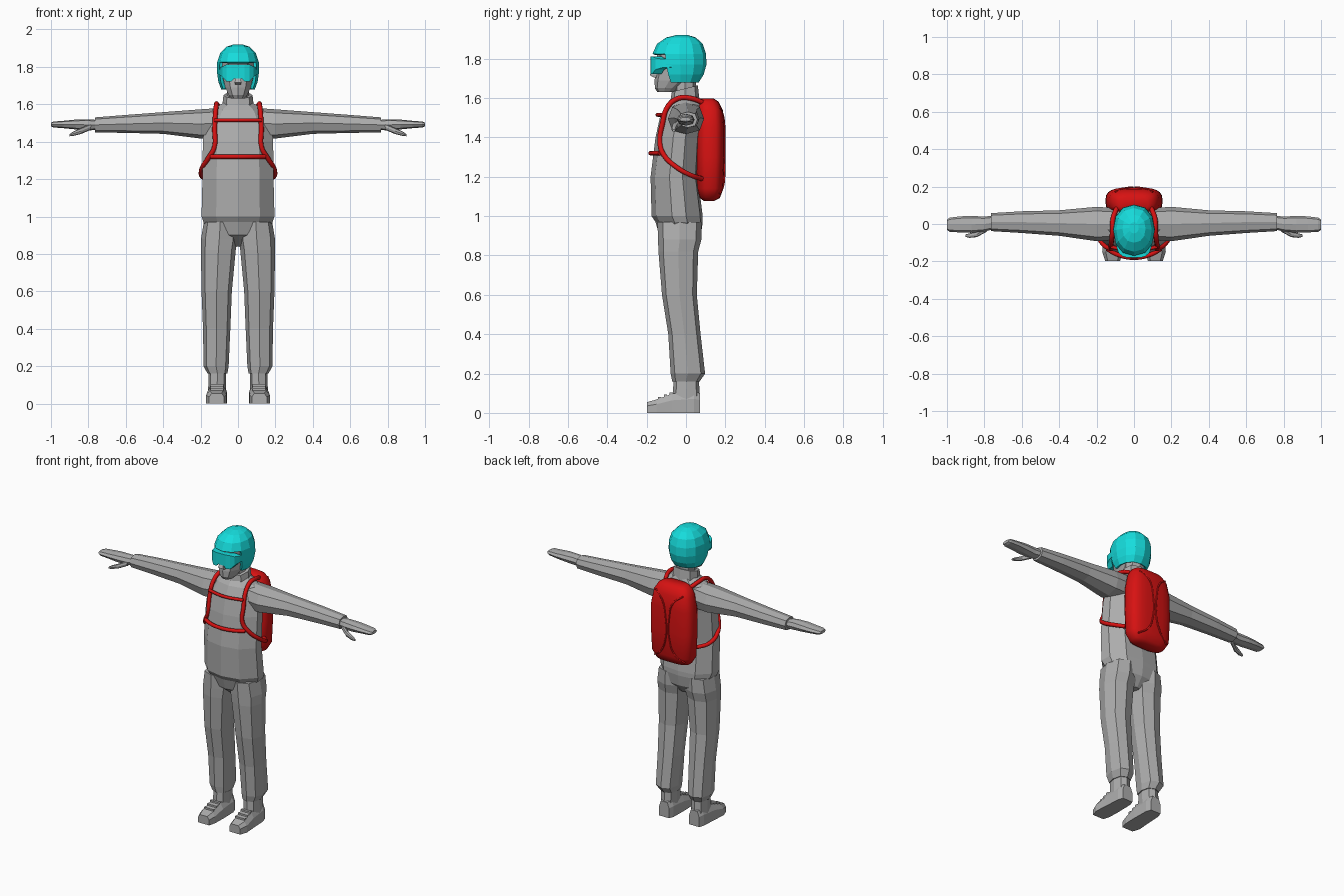
import bpy, bmesh, math
from mathutils import Vector


def material(name, rgb):
    m = bpy.data.materials.new(name)
    m.diffuse_color = (*rgb, 1)
    return m


GREY = material("suit_grey", (0.42, 0.42, 0.42))
CYAN = material("helmet_cyan", (0.008, 0.72, 0.72))
RED = material("pack_red", (0.68, 0.006, 0.006))


def oval(n, p):
    """Unit cross-section: p = 2 is round, higher is boxier."""
    pts = []
    for k in range(n):
        a = 2 * math.pi * k / n
        s, c = math.sin(a), -math.cos(a)
        pts.append((math.copysign(abs(s) ** (2 / p), s), math.copysign(abs(c) ** (2 / p), c)))
    return pts


OCT = oval(8, 2.5)
ROUND = oval(12, 2.2)
SQUARE = [(-1, -1), (1, -1), (1, 1), (-1, 1)]
HALF = [(0.6, -0.82), (1, -0.2), (0.97, 0.35), (0.6, 0.9)]
CHEST = [(0, -1)] + HALF + [(0, 1)] + [(-x, y) for x, y in reversed(HALF)]


def zring(shape, z, xc, hx, yf, yb):
    """Horizontal section spanning yf..yb."""
    yc, hy = (yf + yb) / 2, (yb - yf) / 2
    return [Vector((xc + u * hx, yc + v * hy, z)) for u, v in shape]


def xring(shape, x, yc, hy, zc, hz):
    return [Vector((x, yc + u * hy, zc + v * hz)) for u, v in shape]


def yring(shape, y, xc, hx, z0, z1):
    return [Vector((xc + u * hx, y, (z0 + z1) / 2 + v * (z1 - z0) / 2)) for u, v in shape]


def loft(name, rings, mat, sx=1, caps=(True, True), smooth=False, cull=None):
    bm = bmesh.new()
    vs = [[bm.verts.new((p.x * sx, p.y, p.z)) for p in r] for r in rings]
    n = len(vs[0])
    for a, b in zip(vs, vs[1:]):
        for i in range(n):
            j = (i + 1) % n
            bm.faces.new((a[i], a[j], b[j], b[i]))
    if caps[0]:
        bm.faces.new(vs[0])
    if caps[1]:
        bm.faces.new(vs[-1])
    bmesh.ops.recalc_face_normals(bm, faces=bm.faces)
    if cull:
        gone = [f for f in bm.faces if cull(f.calc_center_median())]
        bmesh.ops.delete(bm, geom=gone, context='FACES')
    me = bpy.data.meshes.new(name)
    bm.to_mesh(me)
    bm.free()
    me.materials.append(mat)
    for p in me.polygons:
        p.use_smooth = smooth
    ob = bpy.data.objects.new(name, me)
    bpy.context.collection.objects.link(ob)
    return ob


def tube(name, pts, radius, mat, sx=1):
    cu = bpy.data.curves.new(name, 'CURVE')
    cu.dimensions = '3D'
    cu.bevel_depth = radius
    cu.bevel_resolution = 2
    cu.resolution_u = 5
    cu.use_fill_caps = True
    sp = cu.splines.new('BEZIER')
    sp.bezier_points.add(len(pts) - 1)
    for b, (x, y, z) in zip(sp.bezier_points, pts):
        b.co = (x * sx, y, z)
        b.handle_left_type = b.handle_right_type = 'AUTO'
    cu.materials.append(mat)
    bpy.context.collection.objects.link(bpy.data.objects.new(name, cu))


# Torso: z, half width, front y, back y
torso = [(0.84, 0.03, -0.06, 0.03), (0.90, 0.14, -0.135, 0.075), (0.97, 0.185, -0.155, 0.085),
         (1.0, 0.195, -0.175, 0.085), (1.2, 0.19, -0.18, 0.06), (1.4, 0.188, -0.155, 0.07),
         (1.5, 0.18, -0.133, 0.085), (1.57, 0.14, -0.10, 0.08), (1.61, 0.075, -0.065, 0.06)]
loft("torso", [zring(CHEST, z, 0, w, f, b) for z, w, f, b in torso], GREY)

# Collar, rising toward the back, with the neck inside it
collar = [zring(OCT, z, 0, w, f, b) for z, w, f, b in
          [(1.58, 0.085, -0.08, 0.07), (1.65, 0.078, -0.072, 0.06), (1.65, 0.062, -0.055, 0.048)]]
for ring in collar[1:]:
    for p in ring:
        p.z += 0.25 * p.y
loft("collar", collar, GREY)
loft("neck", [zring(OCT, z, 0, 0.058, -0.06, 0.05) for z in (1.6, 1.74)], GREY)

# Head and nose
head = [(1.63, 0.035, -0.145, -0.06), (1.65, 0.05, -0.158, -0.03), (1.69, 0.068, -0.16, 0.03),
        (1.74, 0.08, -0.152, 0.07), (1.83, 0.085, -0.147, 0.075), (1.87, 0.06, -0.1, 0.05)]
loft("head", [zring(CHEST, z, 0, w, f, b) for z, w, f, b in head], GREY)
nose = [(1.705, 0.016, -0.165, -0.14), (1.717, 0.018, -0.185, -0.14), (1.77, 0.01, -0.158, -0.14)]
loft("nose", [zring(SQUARE, z, 0, w, f, b) for z, w, f, b in nose], GREY)

# Helmet shell with an open face and ear flaps
shell = [(1.68, 0.09, -0.12, 0.065), (1.72, 0.105, -0.145, 0.09), (1.77, 0.112, -0.163, 0.104),
         (1.825, 0.111, -0.17, 0.102), (1.875, 0.095, -0.148, 0.085), (1.908, 0.062, -0.1, 0.05),
         (1.92, 0.025, -0.05, 0.01)]
helmet = loft("helmet", [zring(ROUND, z, 0, w, f, b) for z, w, f, b in shell], CYAN,
              caps=(False, True), cull=lambda c: c.z < 1.82 and c.y < -0.075)
rim = helmet.modifiers.new("thickness", 'SOLIDIFY')
rim.thickness = 0.015
rim.offset = -1

# Goggles wrap across the face: x, front y, back y, bottom z, top z
half = [(0.02, -0.18, -0.14, 1.738, 1.812), (0.035, -0.18, -0.14, 1.722, 1.812),
        (0.062, -0.172, -0.125, 1.722, 1.812), (0.082, -0.155, -0.11, 1.745, 1.803),
        (0.094, -0.12, -0.09, 1.755, 1.798), (0.103, -0.075, -0.05, 1.757, 1.798)]
wrap = [(-x, *r) for x, *r in reversed(half)] + half
loft("goggles", [xring(SQUARE, x, (f + b) / 2, (b - f) / 2, (lo + hi) / 2, (hi - lo) / 2)
                 for x, f, b, lo, hi in wrap], CYAN)

# Backpack body: z, half width, front y, back y
pack = [(1.078, 0.08, 0.09, 0.145), (1.092, 0.118, 0.07, 0.172), (1.14, 0.146, 0.055, 0.19),
        (1.3, 0.153, 0.05, 0.196), (1.45, 0.15, 0.05, 0.196), (1.54, 0.132, 0.055, 0.187),
        (1.582, 0.108, 0.06, 0.165), (1.598, 0.075, 0.075, 0.14)]
PACK = oval(24, 3)
loft("backpack", [zring(PACK, z, 0, w, f, b) for z, w, f, b in pack], RED, smooth=True)

# Chest straps
tube("upper_chest_strap", [(-0.125, -0.122, 1.515), (0, -0.145, 1.515), (0.125, -0.122, 1.515)],
     0.01, RED)
tube("lower_chest_strap", [(-0.145, -0.132, 1.32), (-0.09, -0.163, 1.32), (0, -0.18, 1.32),
                           (0.09, -0.163, 1.32), (0.145, -0.132, 1.32)], 0.012, RED)

# Paired parts
for side, sx in (("left", 1), ("right", -1)):
    # Sleeve, hand and thumb: x, centre y, half depth, centre z, half height
    sleeve = [(0.1, 0, 0.085, 1.5, 0.08), (0.2, 0, 0.092, 1.495, 0.078),
              (0.4, 0.005, 0.068, 1.5, 0.058), (0.6, 0.01, 0.058, 1.495, 0.048),
              (0.765, 0.01, 0.048, 1.49, 0.04)]
    hand = [(0.75, 0.008, 0.036, 1.49, 0.026), (0.80, 0, 0.04, 1.49, 0.03),
            (0.87, -0.002, 0.045, 1.492, 0.026), (0.93, -0.002, 0.043, 1.492, 0.02),
            (0.985, -0.004, 0.038, 1.492, 0.016), (1.0, -0.004, 0.028, 1.492, 0.01)]
    thumb = [(0.785, -0.025, 0.015, 1.48, 0.016), (0.84, -0.055, 0.015, 1.457, 0.016),
             (0.88, -0.062, 0.012, 1.443, 0.012), (0.9, -0.062, 0.007, 1.435, 0.006)]
    for part, rows in (("sleeve", sleeve), ("hand", hand), ("thumb", thumb)):
        loft(f"{side}_{part}", [xring(OCT, *r) for r in rows], GREY, sx)

    # Trouser leg and ankle: z, centre x, half width, front y, back y
    leg = [(0.97, 0.095, 0.088, -0.145, 0.08), (0.88, 0.1, 0.098, -0.142, 0.078),
           (0.82, 0.105, 0.093, -0.14, 0.062), (0.6, 0.114, 0.081, -0.122, 0.055),
           (0.4, 0.114, 0.073, -0.09, 0.074), (0.2, 0.117, 0.067, -0.078, 0.097),
           (0.16, 0.11, 0.053, -0.07, 0.07)]
    ankle = [(0.05, 0.112, 0.048, -0.07, 0.072), (0.18, 0.11, 0.047, -0.062, 0.065)]
    for part, rows in (("trouser_leg", leg), ("ankle", ankle)):
        loft(f"{side}_{part}", [zring(OCT, *r) for r in rows], GREY, sx)

    # Shoe with lace ridges: y, centre x, half width, bottom z, top z
    shoe = [(0.072, 0.11, 0.036, 0, 0.1), (0.04, 0.11, 0.048, 0, 0.11),
            (-0.07, 0.112, 0.052, 0, 0.098), (-0.15, 0.116, 0.054, 0, 0.068),
            (-0.197, 0.114, 0.04, 0, 0.055)]
    SOLE = [(-1, -1), (1, -1), (1, 0.3), (0.65, 1), (-0.65, 1), (-1, 0.3)]
    loft(f"{side}_shoe", [yring(SOLE, *r) for r in shoe], GREY, sx)
    for i in range(3):
        y, z = -0.075 - 0.03 * i, 0.098 - 0.011 * i
        loft(f"{side}_lace_{i + 1}", [xring(SQUARE, x, y, 0.008, z - 0.004, 0.01)
                                      for x in (0.078, 0.148)], GREY, sx)

    # Shoulder strap from pack top, over the chest, back to pack base
    tube(f"{side}_shoulder_strap",
         [(0.09, 0.09, 1.575), (0.112, 0.03, 1.598), (0.115, -0.035, 1.6), (0.12, -0.09, 1.56),
          (0.125, -0.12, 1.47), (0.126, -0.132, 1.37), (0.16, -0.112, 1.31),
          (0.195, -0.05, 1.25), (0.188, 0.02, 1.21), (0.135, 0.08, 1.19)], 0.013, RED, sx)

    # Raised seam on the pack
    tube(f"{side}_pack_seam",
         [(0.1, 0.172, 1.55), (0.04, 0.191, 1.5), (0.014, 0.195, 1.4), (0.014, 0.195, 1.25),
          (0.05, 0.191, 1.16), (0.11, 0.172, 1.115)], 0.005, RED, sx)
